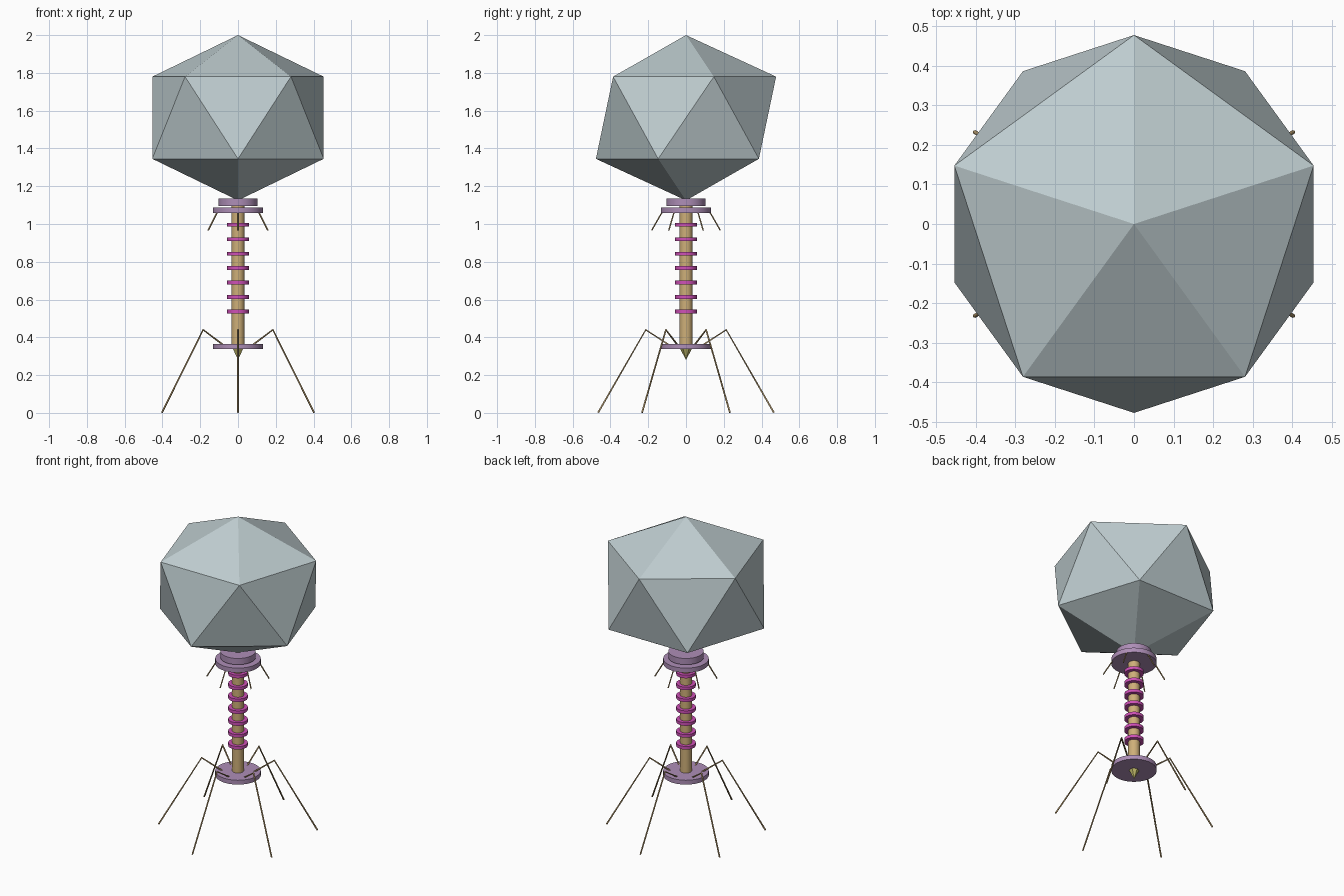
import bpy, bmesh
from math import sin, cos, pi, radians

if "Cube" in bpy.data.objects:
    bpy.data.objects.remove(bpy.data.objects["Cube"])


def material(name, rgb):
    m = bpy.data.materials.new(name)
    m.diffuse_color = (*rgb, 1)
    m.use_nodes = True
    m.node_tree.nodes["Principled BSDF"].inputs["Base Color"].default_value = m.diffuse_color
    return m


SHELL = material("shell_blue_grey", (0.52, 0.61, 0.63))
PURPLE = material("purple", (0.42, 0.27, 0.47))
GOLD = material("gold", (0.62, 0.43, 0.19))
MAGENTA = material("magenta", (0.62, 0.08, 0.47))
BROWN = material("brown", (0.40, 0.28, 0.13))
OLIVE = material("olive", (0.52, 0.48, 0.14))


def cylinder(name, r, z0, z1, mat, sides=32):
    bpy.ops.mesh.primitive_cylinder_add(vertices=sides, radius=r, depth=z1 - z0,
                                        location=(0, 0, (z0 + z1) / 2))
    ob = bpy.context.object
    ob.name = name
    ob.data.materials.append(mat)
    bpy.ops.object.shade_smooth_by_angle(angle=radians(30))
    return ob


def rods(name, profile, radius, mat):
    """Six bent rods around the axis; profile is a list of (radius, z)."""
    for k in range(6):
        a = radians(30 + 60 * k)
        cu = bpy.data.curves.new(f"{name}_{k + 1}", "CURVE")
        cu.dimensions = "3D"
        cu.bevel_depth = radius
        cu.bevel_resolution = 1
        cu.use_fill_caps = True
        sp = cu.splines.new("POLY")
        sp.points.add(len(profile) - 1)
        for p, (r, z) in zip(sp.points, profile):
            p.co = (r * cos(a), r * sin(a), z, 1)
        cu.materials.append(mat)
        ob = bpy.data.objects.new(f"{name}_{k + 1}", cu)
        bpy.context.collection.objects.link(ob)


# Faceted head: slightly flattened icosahedron, two staggered rings and two poles
bm = bmesh.new()
top = bm.verts.new((0, 0, 2.0))
bottom = bm.verts.new((0, 0, 1.125))
R = 0.477
upper, lower = [], []
for i in range(5):
    a = pi / 2 + 2 * pi * i / 5
    b = a + pi / 5
    upper.append(bm.verts.new((R * cos(a), R * sin(a), 1.78)))
    lower.append(bm.verts.new((R * cos(b), R * sin(b), 1.345)))
for i in range(5):
    j = (i + 1) % 5
    bm.faces.new((top, upper[i], upper[j]))
    bm.faces.new((upper[i], lower[i], upper[j]))
    bm.faces.new((lower[i], lower[j], upper[j]))
    bm.faces.new((bottom, lower[j], lower[i]))
bmesh.ops.recalc_face_normals(bm, faces=bm.faces)
me = bpy.data.meshes.new("head")
bm.to_mesh(me)
bm.free()
me.materials.append(SHELL)
bpy.context.collection.objects.link(bpy.data.objects.new("head", me))

# Collar discs, tail tube and base plate
cylinder("neck_disc", 0.103, 1.095, 1.135, PURPLE)
cylinder("collar_disc", 0.133, 1.057, 1.087, PURPLE)
cylinder("tail_tube", 0.034, 0.36, 1.11, GOLD)
cylinder("base_plate", 0.133, 0.337, 0.365, PURPLE)

# Seven rings along the tail
for k in range(7):
    cylinder(f"tail_ring_{k + 1}", 0.057, 0.527 + 0.0765 * k, 0.547 + 0.0765 * k, MAGENTA)

# Pointed tip under the base plate
bpy.ops.mesh.primitive_cone_add(vertices=6, radius1=0.034, depth=0.065,
                                location=(0, 0, 0.3125), rotation=(pi, 0, 0))
tip = bpy.context.object
tip.name = "tail_tip"
tip.data.materials.append(OLIVE)

# Jointed legs and short whiskers
rods("leg", [(0.075, 0.35), (0.213, 0.44), (0.465, 0.002)], 0.005, BROWN)
rods("whisker", [(0.125, 1.065), (0.182, 0.966)], 0.004, BROWN)
